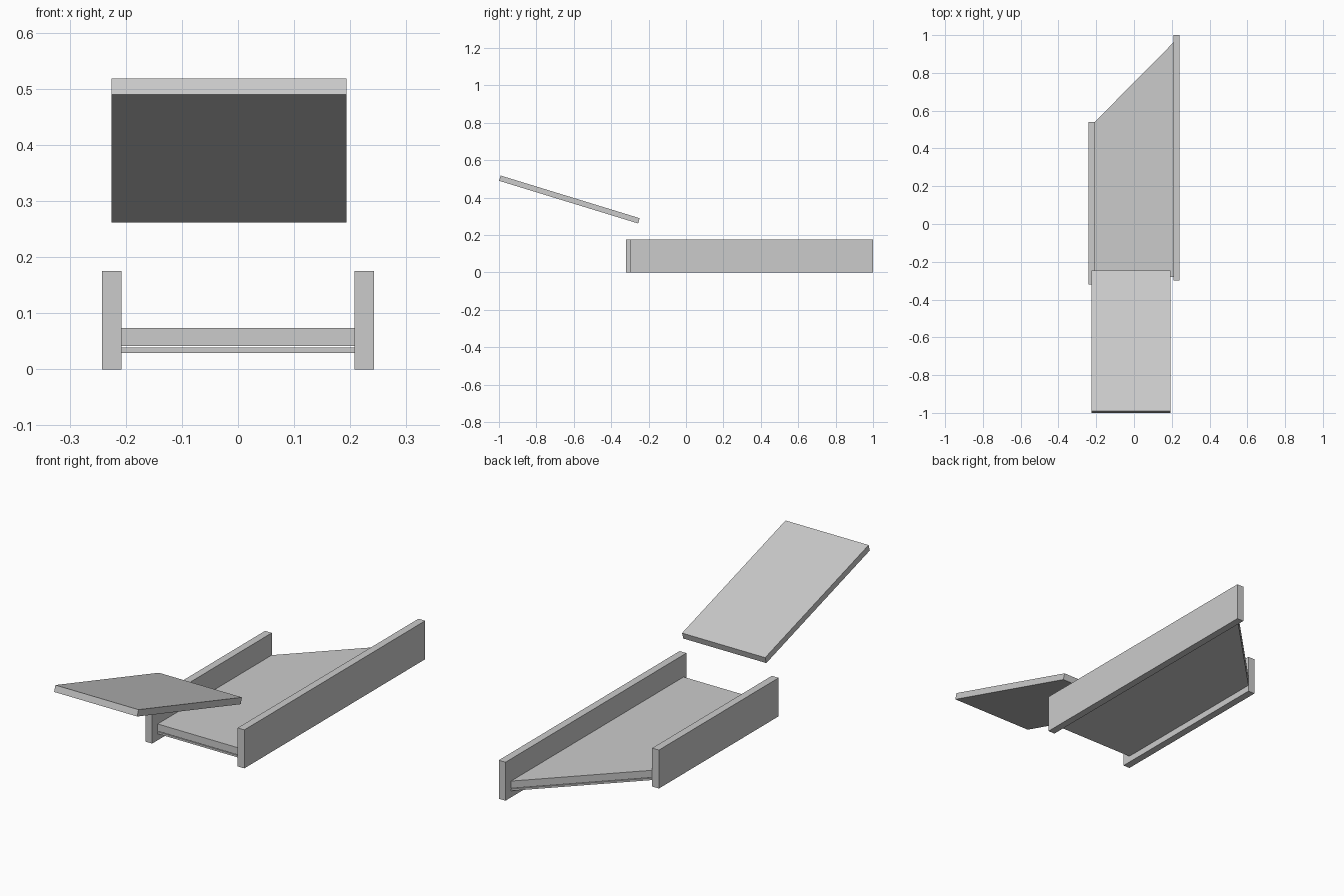
import bpy
import bmesh
from mathutils import Vector

if "Cube" in bpy.data.objects:
    bpy.data.objects.remove(bpy.data.objects["Cube"])


def prism(name, profile, offset):
    """Extrude a closed planar profile along an offset vector."""
    bm = bmesh.new()
    face = bm.faces.new([bm.verts.new(p) for p in profile])
    ext = bmesh.ops.extrude_face_region(bm, geom=[face], use_keep_orig=True)
    moved = [g for g in ext["geom"] if isinstance(g, bmesh.types.BMVert)]
    bmesh.ops.translate(bm, verts=moved, vec=Vector(offset))
    bmesh.ops.recalc_face_normals(bm, faces=bm.faces[:])
    mesh = bpy.data.meshes.new(name)
    bm.to_mesh(mesh)
    bm.free()
    obj = bpy.data.objects.new(name, mesh)
    bpy.context.collection.objects.link(obj)
    return obj


def plan(name, outline, z0, z1):
    """Board drawn in plan and raised from z0 to z1."""
    return prism(name, [(x, y, z0) for x, y in outline], (0, 0, z1 - z0))


INNER, OUTER = 0.208, 0.242

# Side walls, the right one longer
for name, side, y0, y1 in (("left_wall", -1, -0.32, 0.54),
                           ("right_wall", 1, -0.30, 1.0)):
    a, b = side * INNER, side * OUTER
    plan(name, [(a, y0), (b, y0), (b, y1), (a, y1)], 0, 0.175)

# Floor: thick deck over a thin base board, both cut at an angle at the back
floor = [(-INNER, -0.28), (INNER, -0.28), (INNER, 0.96), (-INNER, 0.54)]
plan("floor_deck", floor, 0.0415, 0.074)
plan("floor_base", floor, 0.0295, 0.0385)

# Tilted panel floating above the front end
panel = [(-0.9997, 0.490), (-0.256, 0.262), (-0.2475, 0.290), (-0.991, 0.518)]
prism("tilted_panel", [(-0.225, y, z) for y, z in panel], (0.418, 0, 0))
